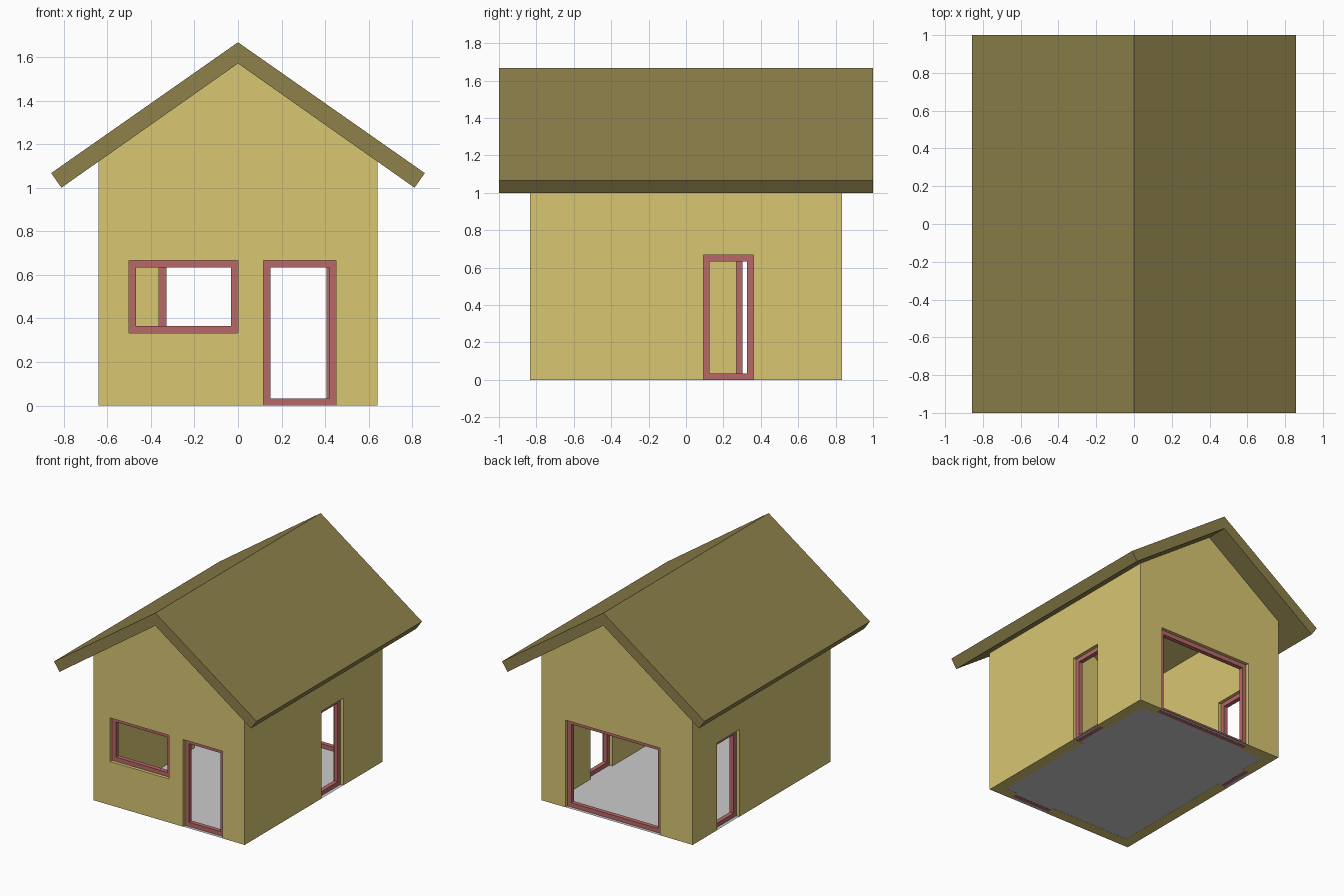
import bpy, bmesh
from mathutils import Vector

if "Cube" in bpy.data.objects:
    bpy.data.objects.remove(bpy.data.objects["Cube"])

HX, HY, T = 0.64, 0.833, 0.083     # half footprint and wall thickness
TOP, SLOPE = 1.57, 0.7             # inner ridge height and roof pitch
FW = 0.033                         # frame width and depth


def material(name, color):
    m = bpy.data.materials.new(name)
    m.diffuse_color = (*color, 1)
    m.use_nodes = True
    m.node_tree.nodes["Principled BSDF"].inputs["Base Color"].default_value = m.diffuse_color
    return m


wall_mat = material("wall_yellow", (0.69, 0.57, 0.17))
roof_mat = material("roof_olive", (0.27, 0.22, 0.07))
frame_mat = material("frame_red", (0.48, 0.14, 0.14))


def finish(bm, name, mat=None):
    bmesh.ops.recalc_face_normals(bm, faces=bm.faces)
    me = bpy.data.meshes.new(name)
    bm.to_mesh(me)
    bm.free()
    ob = bpy.data.objects.new(name, me)
    bpy.context.collection.objects.link(ob)
    if mat:
        me.materials.append(mat)
    return ob


def prism(name, profile, half, mat=None):
    """Extrude an x-z profile along y."""
    bm = bmesh.new()
    face = bm.faces.new([bm.verts.new((x, -half, z)) for x, z in profile])
    new = bmesh.ops.extrude_face_region(bm, geom=[face])["geom"]
    bmesh.ops.translate(bm, vec=(0, 2 * half, 0),
                        verts=[v for v in new if isinstance(v, bmesh.types.BMVert)])
    return finish(bm, name, mat)


def box(name, lo, hi):
    lo, hi = Vector(lo), Vector(hi)
    bm = bmesh.new()
    bmesh.ops.create_cube(bm, size=1)
    bmesh.ops.scale(bm, vec=hi - lo, verts=bm.verts)
    bmesh.ops.translate(bm, vec=(lo + hi) / 2, verts=bm.verts)
    return finish(bm, name)


def cut(target, cutter):
    cutter.hide_render = True
    cutter.hide_set(True)
    mod = target.modifiers.new(cutter.name, 'BOOLEAN')
    mod.operation = 'DIFFERENCE'
    mod.solver = 'EXACT'
    mod.object = cutter


def opening(name, axis, side, a, b, z0, z1):
    """Cut a hole in one wall and set a frame in the middle of its thickness."""
    mid = side * ((HX if axis == 'x' else HY) - T / 2)

    def pt(u, d, z):
        return (mid + d, u, z) if axis == 'x' else (u, mid + d, z)

    cut(walls, box(name + "_cutter", pt(a, -T, z0 if z0 > 0 else -0.1), pt(b, T, z1)))
    bm = bmesh.new()
    loops = []
    for inset, d in ((0, -FW / 2), (0, FW / 2), (FW, FW / 2), (FW, -FW / 2)):
        l, r, lo, hi = a + inset, b - inset, z0 + inset, z1 - inset
        loops.append([bm.verts.new(pt(u, d, z))
                      for u, z in ((l, lo), (r, lo), (r, hi), (l, hi))])
    for i in range(4):
        p, q = loops[i], loops[(i + 1) % 4]
        for j in range(4):
            k = (j + 1) % 4
            bm.faces.new((p[j], p[k], q[k], q[j]))
    finish(bm, name + "_frame", frame_mat)


# Walls: gabled shell hollowed through to the roof
eave = TOP - SLOPE * HX
walls = prism("walls", [(-HX, 0), (HX, 0), (HX, eave), (0, TOP), (-HX, eave)], HY, wall_mat)
cut(walls, box("room_cutter", (T - HX, T - HY, -0.1), (HX - T, HY - T, 2)))

# Window and doors
opening("front_window", 'y', -1, -0.5, 0.0, 0.333, 0.667)
opening("front_door", 'y', -1, 0.117, 0.45, 0, 0.667)
opening("back_door", 'y', 1, -0.362, 0.438, 0, 0.667)
opening("right_door", 'x', 1, 0.093, 0.36, 0, 0.667)
opening("left_door", 'x', -1, 0.27, 0.537, 0, 0.667)

# Roof: overhanging folded slab
prism("roof", [(0, 1.667), (0.857, 1.067), (0.81, 1.0), (0, TOP),
               (-0.81, 1.0), (-0.857, 1.067)], 1.0, roof_mat)

# Floor: thin sheet under the whole footprint
bm = bmesh.new()
bmesh.ops.create_grid(bm, x_segments=1, y_segments=1, size=1)
bmesh.ops.scale(bm, vec=(HX, HY, 1), verts=bm.verts)
bmesh.ops.translate(bm, vec=(0, 0, 0.001), verts=bm.verts)
finish(bm, "floor")
